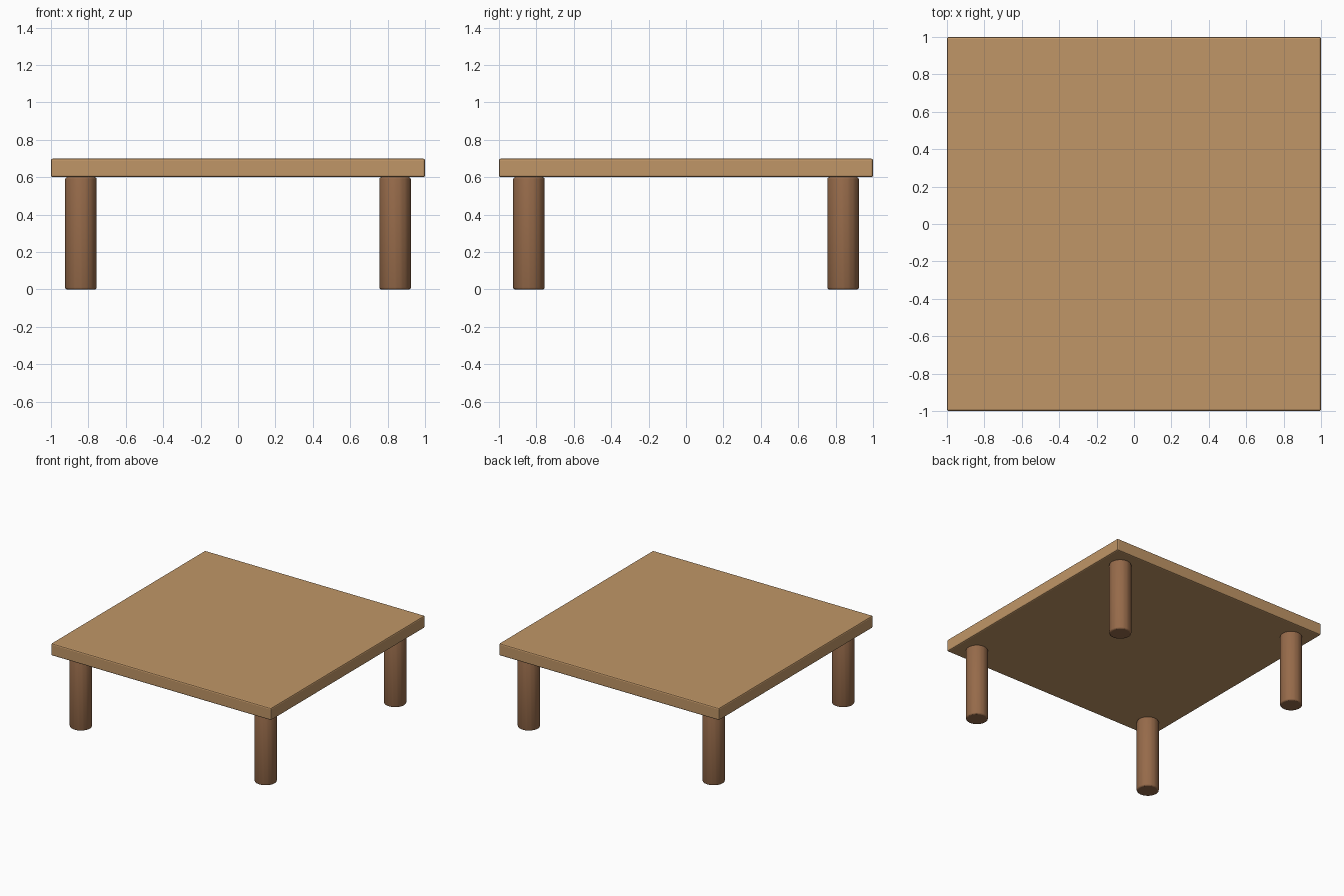
import bpy, math

if "Cube" in bpy.data.objects:
    bpy.data.objects.remove(bpy.data.objects["Cube"])

def material(name, rgb):
    m = bpy.data.materials.new(name)
    m.diffuse_color = (*rgb, 1)
    m.use_nodes = True
    m.node_tree.nodes["Principled BSDF"].inputs["Base Color"].default_value = m.diffuse_color
    return m

light_wood = material("light wood", (0.53, 0.305, 0.135))
dark_wood = material("dark wood", (0.305, 0.145, 0.068))

def finish(name, mat):
    """Name the active object, colour it and chamfer its edges."""
    ob = bpy.context.object
    ob.name = name
    ob.data.materials.append(mat)
    bev = ob.modifiers.new("chamfer", 'BEVEL')
    bev.width = 0.01
    bev.segments = 2
    bev.limit_method = 'NONE'
    return ob

# Table top
bpy.ops.mesh.primitive_cube_add(size=1, location=(0, 0, 0.65))
top = bpy.context.object
top.scale = (2, 2, 0.1)
bpy.ops.object.transform_apply(location=False, rotation=False, scale=True)
finish("table_top", light_wood)

# Four round legs, one near each corner
for sx, side in ((-1, "left"), (1, "right")):
    for sy, end in ((-1, "front"), (1, "back")):
        bpy.ops.mesh.primitive_cylinder_add(
            vertices=16, radius=0.085, depth=0.6,
            location=(sx * 0.84, sy * 0.84, 0.3))
        finish(f"{end}_{side}_leg", dark_wood)
        bpy.ops.object.shade_smooth_by_angle(angle=math.radians(30))
